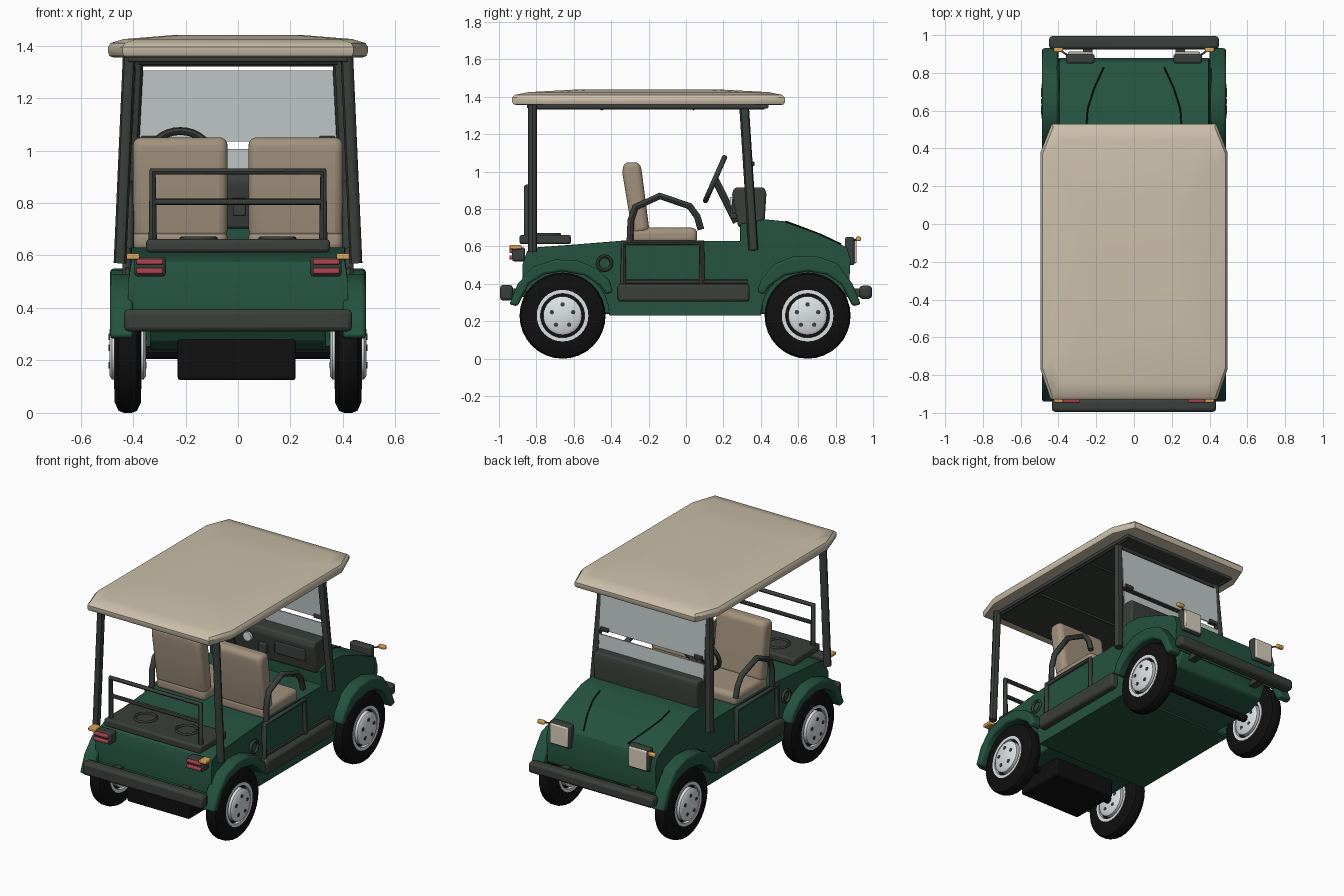
import bpy, bmesh, math
from mathutils import Vector

if "Cube" in bpy.data.objects:
    bpy.data.objects.remove(bpy.data.objects["Cube"])


def material(name, r, g, b):
    m = bpy.data.materials.new(name)
    m.diffuse_color = (r, g, b, 1)
    m.use_nodes = True
    m.node_tree.nodes["Principled BSDF"].inputs["Base Color"].default_value = m.diffuse_color
    return m


GREEN = material("green paint", 0.018, 0.085, 0.052)
DARK = material("dark trim", 0.042, 0.05, 0.044)
CREAM = material("cream roof", 0.60, 0.52, 0.40)
TAN = material("tan seat", 0.36, 0.285, 0.205)
WHITE = material("white rim", 0.72, 0.76, 0.78)
BLACK = material("black rubber", 0.005, 0.005, 0.005)
RED = material("red lamp", 0.42, 0.06, 0.08)
AMBER = material("amber lamp", 0.70, 0.38, 0.10)
GLASS = material("grey glass", 0.54, 0.60, 0.59)
LAMP = material("pale lamp", 0.70, 0.63, 0.52)


def finish(name, bm, mat, bevel=0, segs=2, smooth=True):
    bmesh.ops.recalc_face_normals(bm, faces=bm.faces[:])
    me = bpy.data.meshes.new(name)
    bm.to_mesh(me)
    bm.free()
    ob = bpy.data.objects.new(name, me)
    bpy.context.collection.objects.link(ob)
    me.materials.append(mat)
    if bevel:
        mod = ob.modifiers.new("bevel", 'BEVEL')
        mod.width, mod.segments, mod.limit_method = bevel, segs, 'ANGLE'
    if smooth:
        bpy.ops.object.select_all(action='DESELECT')
        ob.select_set(True)
        bpy.context.view_layer.objects.active = ob
        bpy.ops.object.shade_smooth_by_angle(angle=math.radians(35))
    return ob


def box(name, x, y, z, mat, bevel=0.0, segs=2):
    """Box from (min, max) ranges."""
    bm = bmesh.new()
    bmesh.ops.create_cube(bm, size=1)
    for v in bm.verts:
        v.co = [(r[0] + r[1]) / 2 + c * (r[1] - r[0]) for r, c in zip((x, y, z), v.co)]
    return finish(name, bm, mat, bevel, segs)


def prism(name, pts, x0, x1, mat, bevel=0.0, shape=None, segs=2):
    """Side outline (y, z) extruded across x; shape gives an x scale."""
    bm = bmesh.new()
    face = bm.faces.new([bm.verts.new((x0, y, z)) for y, z in pts])
    new = bmesh.ops.extrude_face_region(bm, geom=[face])['geom']
    for v in new:
        if isinstance(v, bmesh.types.BMVert):
            v.co.x = x1
    if shape:
        for v in bm.verts:
            v.co.x *= shape(v.co.y, v.co.z)
    return finish(name, bm, mat, bevel, segs)


def tube(name, pts, r, mat, closed=False, sides=2):
    cu = bpy.data.curves.new(name, 'CURVE')
    cu.dimensions, cu.bevel_depth, cu.bevel_resolution, cu.use_fill_caps = '3D', r, sides, True
    sp = cu.splines.new('POLY')
    sp.points.add(len(pts) - 1)
    for p, c in zip(sp.points, pts):
        p.co = (*c, 1)
    sp.use_cyclic_u = closed
    cu.materials.append(mat)
    ob = bpy.data.objects.new(name, cu)
    bpy.context.collection.objects.link(ob)
    bpy.ops.object.select_all(action='DESELECT')
    ob.select_set(True)
    bpy.context.view_layer.objects.active = ob
    bpy.ops.object.convert(target='MESH')
    bpy.ops.object.shade_smooth_by_angle(angle=math.radians(45))
    return ob


def lathe(name, profile, cx, cy, cz, mat, n=32):
    """Closed (x offset, radius) profile spun about an x-wise axle."""
    bm = bmesh.new()
    rings = [[bm.verts.new((cx + dx, cy + r * math.cos(a), cz + r * math.sin(a)))
              for dx, r in profile] for a in (math.tau * i / n for i in range(n))]
    k = len(profile)
    for i in range(n):
        a, b = rings[i], rings[(i + 1) % n]
        for j in range(k):
            bm.faces.new((a[j], a[(j + 1) % k], b[(j + 1) % k], b[j]))
    return finish(name, bm, mat)


def circle(c, r, u, v, n=24):
    return [Vector(c) + r * (math.cos(math.tau * i / n) * Vector(u) + math.sin(math.tau * i / n) * Vector(v))
            for i in range(n)]


def arc(cy, cz, r, a0, a1, n=12):
    return [(cy + r * math.cos(math.radians(a0 + (a1 - a0) * i / n)),
             cz + r * math.sin(math.radians(a0 + (a1 - a0) * i / n))) for i in range(n + 1)]


AXLES = {"rear": -0.66, "front": 0.65}

# Body shell with wheel arches, and the narrow hull between the wheels
outline = [(-0.87, 0.34), (-0.875, 0.50), (-0.85, 0.575), (-0.80, 0.595), (-0.60, 0.61), (-0.35, 0.63),
           (0.29, 0.63), (0.29, 0.72), (0.42, 0.745), (0.52, 0.735), (0.70, 0.67), (0.86, 0.595),
           (0.88, 0.53), (0.87, 0.36)]
shell = outline + arc(0.65, 0.23, 0.25, 31, 180) + arc(-0.66, 0.23, 0.25, 0, 149)
prism("body_shell", shell, -0.42, 0.42, GREEN, 0.012,
      lambda y, z: 0.94 if z > 0.65 or y > 0.8 else (0.97 if z > 0.57 else 1))
hull = [(-0.86, 0.36), (-0.80, 0.27), (-0.70, 0.24), (0.72, 0.24), (0.82, 0.28), (0.865, 0.37), (0.85, 0.55), (-0.85, 0.55)]
prism("hull", hull, -0.335, 0.335, GREEN, 0.01)
box("drive_unit", (-0.23, 0.22), (-0.82, -0.48), (0.125, 0.28), BLACK, 0.01)

# Wheels: tyre, rim, hub disc and nuts
for end, y in AXLES.items():
    tube(end + "_axle", [(-0.36, y, 0.23), (0.36, y, 0.23)], 0.025, BLACK)
    for s in (-1, 1):
        tyre = [(-0.05, 0.135), (-0.05, 0.19), (-0.035, 0.222), (-0.015, 0.23),
                (0.015, 0.23), (0.035, 0.222), (0.05, 0.19), (0.05, 0.135)]
        lathe(end + "_tyre", tyre, s * 0.42, y, 0.23, BLACK)
        lathe(end + "_rim", [(-0.052, 0.118), (-0.052, 0.138), (0.052, 0.138), (0.052, 0.118)],
              s * 0.42, y, 0.23, WHITE)
        lathe(end + "_hub", [(-0.07, 0.001), (-0.07, 0.088), (-0.06, 0.103), (0.06, 0.103), (0.07, 0.088), (0.07, 0.001)],
              s * 0.42, y, 0.23, WHITE)
        lathe(end + "_web", [(-0.03, 0.09), (-0.03, 0.125), (0.03, 0.125), (0.03, 0.09)], s * 0.42, y, 0.23, BLACK)
        for p in circle((0, y, 0.23), 0.06, (0, 0, 1), (0, 1, 0), 5):
            tube("wheel_nut", [(s * 0.35 - 0.002 * s, p.y, p.z), (s * 0.493, p.y, p.z)], 0.012, DARK)

# Flared fenders
arch_out = [(-0.285, 0.29), (-0.24, 0.40), (-0.16, 0.49), (-0.04, 0.53), (0.08, 0.525),
            (0.18, 0.485), (0.25, 0.42), (0.27, 0.36)]
arch_in = [(0.235, 0.34), (0.20, 0.39), (0.12, 0.445), (0.0, 0.467), (-0.10, 0.45), (-0.18, 0.40), (-0.24, 0.28)]
for end, y in AXLES.items():
    d = 1 if end == "rear" else -1
    lift = 0 if end == "rear" else 0.02
    pts = [(y + d * a, z + (lift if z > 0.43 else 0)) for a, z in arch_out]
    pts += [(y + d * a, z) for a, z in arch_in]
    for s in (-1, 1):
        prism(end + "_fender", pts, s * 0.40, s * 0.487, GREEN, 0.012)

# Side trim, running boards, filler caps, armrests, posts
for s in (-1, 1):
    box("running_board", sorted((s * 0.38, s * 0.465)), (-0.365, 0.34), (0.305, 0.40), DARK, 0.015)
    box("sill", sorted((s * 0.32, s * 0.41)), (-0.40, 0.41), (0.24, 0.31), GREEN, 0.01)
    x = s * 0.424
    tube("side_frame", [(x, -0.335, 0.40), (x, -0.335, 0.62), (x, 0.085, 0.62), (x, 0.085, 0.40)], 0.016, DARK)
    tube("side_frame_base", [(x, -0.335, 0.412), (x, 0.33, 0.412)], 0.010, DARK)
    tube("filler_ring", circle((s * 0.422, -0.435, 0.51), 0.037, (0, 1, 0), (0, 0, 1)), 0.009, DARK, True)
    x = s * 0.415
    tube("armrest", [(x, -0.30, 0.62), (x, -0.295, 0.74), (x, -0.27, 0.81), (x, -0.14, 0.87), (x, 0.02, 0.815),
                     (x, 0.06, 0.76), (x, 0.08, 0.69)], 0.018, DARK)
    tube("rear_post", [(s * 0.45, -0.82, 0.57), (s * 0.415, -0.82, 1.36)], 0.024, DARK)
    tube("front_post", [(s * 0.425, 0.36, 0.58), (s * 0.385, 0.31, 1.36)], 0.026, DARK)
    tube("roof_rail", [(s * 0.40, -0.82, 1.345), (s * 0.40, 0.42, 1.345)], 0.014, DARK)

# Roof: rings of a chamfered rectangle, with a shallow crown
plan = [(-0.435, 0.53), (0.435, 0.53), (0.495, 0.38), (0.495, -0.77), (0.44, -0.93), (-0.44, -0.93), (-0.495, -0.77), (-0.495, 0.38)]
bm = bmesh.new()
rings = [[bm.verts.new((x * k, -0.2 + (y + 0.2) * k, z)) for x, y in plan]
         for k, z in ((0.96, 1.355), (0.99, 1.36), (1, 1.375), (1, 1.395), (0.98, 1.41), (0.88, 1.425), (0.5, 1.44))]
for a, b in zip(rings, rings[1:]):
    for i in range(8):
        j = (i + 1) % 8
        bm.faces.new((a[i], a[j], b[j], b[i]))
bm.faces.new(rings[0])
bm.faces.new(rings[-1])
finish("roof", bm, CREAM)
box("roof_lining", (-0.42, 0.42), (-0.85, 0.44), (1.338, 1.362), DARK, 0.006)
for y in (-0.45, 0.04):
    tube("roof_brace", [(-0.38, y, 1.335), (0.38, y, 1.335)], 0.008, DARK)

# Split windscreen leaning with the front posts
def screen_y(z):
    return 0.325 + (1.35 - z) * 0.064

for name, z0, z1 in (("upper_screen", 1.035, 1.305), ("lower_screen", 0.90, 1.005)):
    p = [(screen_y(z0), z0), (screen_y(z0) + 0.008, z0), (screen_y(z1) + 0.008, z1), (screen_y(z1), z1)]
    prism(name, p, -0.38, 0.38, GLASS)
tube("screen_header", [(-0.38, 0.315, 1.335), (0.38, 0.315, 1.335)], 0.014, DARK)
for s in (-1, 1):
    box("screen_clip", sorted((s * 0.31, s * 0.37)), (0.335, 0.365), (1.03, 1.055), DARK, 0.004)

# Dashboard with gauges, glove box and switch panel
prism("dashboard", [(0.28, 0.70), (0.265, 0.78), (0.245, 0.88), (0.26, 0.915), (0.42, 0.915), (0.43, 0.88), (0.42, 0.73)],
      -0.375, 0.375, DARK, 0.012)
box("glove_box", (0.09, 0.31), (0.245, 0.275), (0.775, 0.855), DARK, 0.008)
box("switch_panel", (-0.02, 0.03), (0.235, 0.28), (0.75, 0.82), DARK, 0.006)
for x in (-0.20, -0.10):
    tube("gauge", [(x, 0.235, 0.835), (x, 0.28, 0.835)], 0.03, WHITE, sides=4)

# Steering wheel and column
axis = Vector((0, 0.11, 0.25)).normalized()
hub = Vector((-0.22, 0.155, 0.96))
tube("steering_wheel", circle(hub, 0.125, (1, 0, 0), axis, 32), 0.015, DARK, True)
tube("steering_column", [hub, (-0.22, 0.27, 0.73)], 0.02, DARK)
for a in (90, 210, 330):
    d = math.cos(math.radians(a)) * Vector((1, 0, 0)) - math.sin(math.radians(a)) * axis
    tube("steering_spoke", [hub, hub + 0.125 * d], 0.01, DARK)

# Seats
for s in (-1, 1):
    xs = sorted((s * 0.04, s * 0.40))
    box("seat_cushion", xs, (-0.29, 0.06), (0.615, 0.70), TAN, 0.03, 4)
    prism("seat_back", [(-0.285, 0.66), (-0.34, 0.99), (-0.335, 1.05), (-0.245, 1.05), (-0.235, 0.99), (-0.195, 0.68)],
          *xs, TAN, 0.03, segs=4)

# Bag rack with cup rings and guard rail
box("rack_tray", (-0.35, 0.35), (-0.89, -0.615), (0.612, 0.662), DARK, 0.012)
for s in (-1, 1):
    tube("cup_ring", circle((s * 0.15, -0.74, 0.664), 0.065, (1, 0, 0), (0, 1, 0)), 0.008, DARK, True)
tube("guard_rail", [(-0.325, -0.85, 0.64), (-0.325, -0.85, 0.92), (0.325, -0.85, 0.92), (0.325, -0.85, 0.64)], 0.016, DARK)
tube("guard_rail_bar", [(-0.325, -0.85, 0.805), (0.325, -0.85, 0.805)], 0.013, DARK)

# Bumpers and their brackets
box("rear_bumper", (-0.435, 0.435), (-0.995, -0.925), (0.31, 0.395), DARK, 0.018)
box("front_bumper", (-0.45, 0.45), (0.925, 0.995), (0.32, 0.39), DARK, 0.018)
for s in (-1, 1):
    box("bumper_bracket", sorted((s * 0.22, s * 0.27)), (-0.94, 0.94), (0.33, 0.375), DARK)

# Lamps and hood creases
for s in (-1, 1):
    box("headlamp_housing", sorted((s * 0.21, s * 0.36)), (0.85, 0.90), (0.50, 0.65), DARK, 0.01)
    box("headlamp", sorted((s * 0.22, s * 0.35)), (0.89, 0.912), (0.51, 0.64), LAMP, 0.006)
    box("front_indicator", sorted((s * 0.375, s * 0.425)), (0.91, 0.935), (0.628, 0.652), AMBER, 0.006)
    tube("indicator_stalk", [(s * 0.34, 0.885, 0.63), (s * 0.39, 0.92, 0.64)], 0.005, DARK)
    box("tail_housing", sorted((s * 0.275, s * 0.395)), (-0.93, -0.86), (0.52, 0.595), DARK, 0.012)
    for z in (0.53, 0.565):
        box("tail_lamp", sorted((s * 0.285, s * 0.387)), (-0.945, -0.92), (z, z + 0.022), RED, 0.006)
    box("rear_indicator", sorted((s * 0.375, s * 0.425)), (-0.945, -0.88), (0.585, 0.607), AMBER, 0.005)
    tube("hood_crease", [(s * 0.25, 0.53, 0.735), (s * 0.245, 0.61, 0.706), (s * 0.21, 0.72, 0.664), (s * 0.16, 0.83, 0.612)],
         0.004, BLACK)
